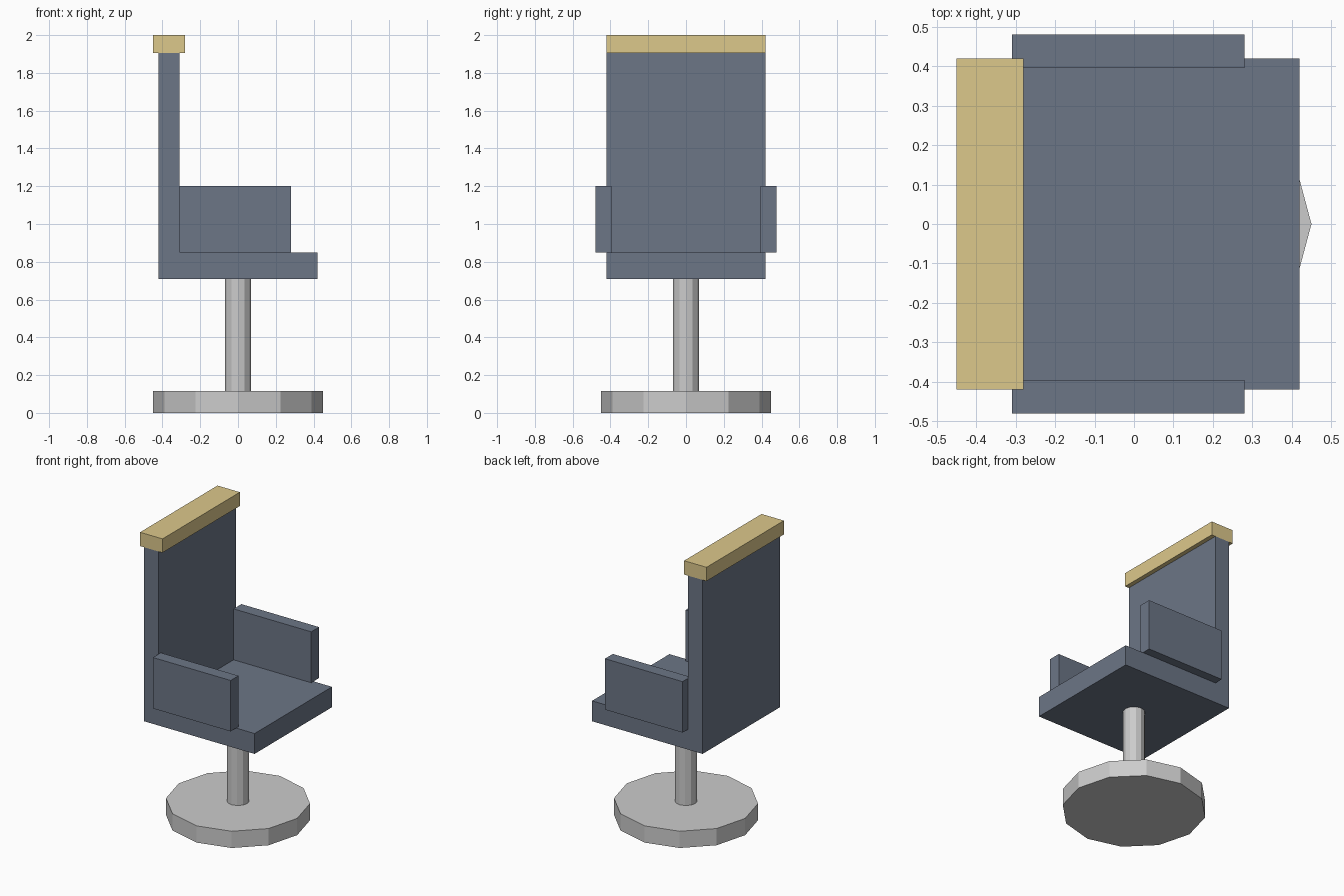
import bpy, bmesh

if "Cube" in bpy.data.objects:
    bpy.data.objects.remove(bpy.data.objects["Cube"])


def material(name, rgb):
    m = bpy.data.materials.new(name)
    m.diffuse_color = (*rgb, 1)
    m.use_nodes = True
    m.node_tree.nodes["Principled BSDF"].inputs["Base Color"].default_value = m.diffuse_color
    return m


slate = material("slate_upholstery", (0.15, 0.18, 0.24))
tan = material("tan_trim", (0.72, 0.58, 0.26))


def finish(name, bm, mat=None):
    bmesh.ops.recalc_face_normals(bm, faces=bm.faces)
    me = bpy.data.meshes.new(name)
    bm.to_mesh(me)
    bm.free()
    ob = bpy.data.objects.new(name, me)
    bpy.context.collection.objects.link(ob)
    if mat:
        me.materials.append(mat)
    return ob


def extrude_profile(name, points, y0, y1, mat):
    """Extrude an x-z outline from y0 to y1."""
    bm = bmesh.new()
    face = bm.faces.new([bm.verts.new((x, y0, z)) for x, z in points])
    geom = bmesh.ops.extrude_face_region(bm, geom=[face])["geom"]
    verts = [g for g in geom if isinstance(g, bmesh.types.BMVert)]
    bmesh.ops.translate(bm, verts=verts, vec=(0, y1 - y0, 0))
    return finish(name, bm, mat)


def box(name, x0, x1, y0, y1, z0, z1, mat):
    return extrude_profile(name, [(x0, z0), (x1, z0), (x1, z1), (x0, z1)], y0, y1, mat)


def cylinder(name, radius, z0, z1):
    bpy.ops.mesh.primitive_cylinder_add(vertices=12, radius=radius, depth=z1 - z0,
                                        location=(0, 0, (z0 + z1) / 2),
                                        rotation=(0, 0, 0))
    bpy.context.object.name = name


# Pedestal
cylinder("round_base", 0.45, 0, 0.115)
cylinder("pedestal_post", 0.07, 0.115, 0.71)

# Seat and backrest as one L-shaped block
extrude_profile("seat_and_backrest",
                [(-0.42, 0.71), (0.42, 0.71), (0.42, 0.85),
                 (-0.31, 0.85), (-0.31, 1.905), (-0.42, 1.905)],
                -0.42, 0.42, slate)

# Armrests, one on each side
for side, s in (("near", -1), ("far", 1)):
    y0, y1 = sorted((s * 0.395, s * 0.48))
    box(f"{side}_armrest", -0.31, 0.28, y0, y1, 0.85, 1.2, slate)

# Trim along the top of the backrest
box("top_trim", -0.45, -0.28, -0.42, 0.42, 1.905, 2.0, tan)
